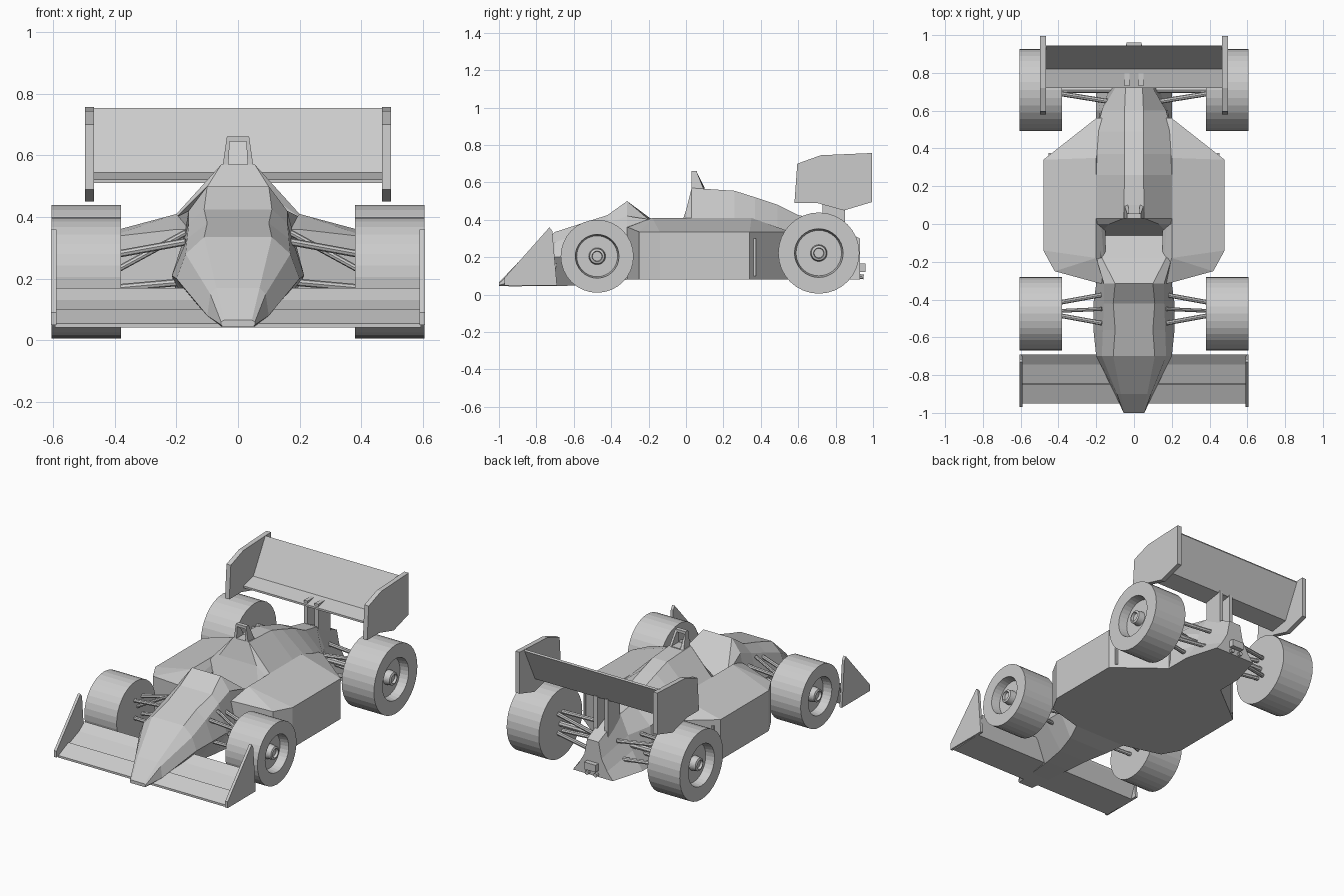
import bpy, bmesh, math
from mathutils import Vector

cube = bpy.data.objects.get("Cube")
if cube:
    bpy.data.objects.remove(cube, do_unlink=True)

grey = bpy.data.materials.new("light_grey")
grey.use_nodes = True
grey.diffuse_color = (0.6, 0.6, 0.6, 1)
grey.node_tree.nodes["Principled BSDF"].inputs["Base Color"].default_value = (0.6, 0.6, 0.6, 1)


def finish(name, bm, mirror=False):
    bmesh.ops.recalc_face_normals(bm, faces=bm.faces)
    mesh = bpy.data.meshes.new(name)
    bm.to_mesh(mesh)
    bm.free()
    mesh.materials.append(grey)
    ob = bpy.data.objects.new(name, mesh)
    bpy.context.collection.objects.link(ob)
    if mirror:
        ob.modifiers.new("Mirror", "MIRROR").use_mirror_merge = False
    return ob


def loft(bm, rings, closed=False):
    """Skin a list of equal-length point rings."""
    loops = [[bm.verts.new(p) for p in ring] for ring in rings]
    n = len(loops[0])
    pairs = list(zip(loops, loops[1:]))
    if closed:
        pairs.append((loops[-1], loops[0]))
    for a, b in pairs:
        for i in range(n):
            j = (i + 1) % n
            bm.faces.new((a[i], a[j], b[j], b[i]))
    if not closed:
        bm.faces.new(loops[0])
        bm.faces.new(loops[-1])


def side_plate(name, x0, x1, profile, mirror=False):
    """Extrude a (y, z) profile along x."""
    bm = bmesh.new()
    loft(bm, [[(x, y, z) for y, z in profile] for x in (x0, x1)])
    return finish(name, bm, mirror)


def box(name, x, y, z, mirror=False):
    return side_plate(name, *x, [(y[0], z[0]), (y[1], z[0]), (y[1], z[1]), (y[0], z[1])], mirror)


def rod(bm, a, b, r, sides=8):
    a, b = Vector(a), Vector(b)
    turn = (b - a).to_track_quat("Z", "Y")
    circle = [turn @ Vector((r * math.cos(t), r * math.sin(t), 0))
              for t in (math.tau * i / sides for i in range(sides))]
    loft(bm, [[p + c for c in circle] for p in (a, b)])


def body(name, sections):
    """Sections: y, then half-outline points from floor to top."""
    bm = bmesh.new()
    rings = []
    for y, *half in sections:
        ring = [(x, y, z) for x, z in half]
        rings.append(ring + [(-x, y, z) for x, y, z in reversed(ring)])
    loft(bm, rings)
    return finish(name, bm)


# Nose and windscreen cowl
body("nose", [
    (-1.0, (.05, .045), (.055, .05), (.055, .06), (.045, .065)),
    (-.9, (.06, .045), (.10, .08), (.09, .15), (.07, .17)),
    (-.7, (.08, .045), (.20, .20), (.17, .28), (.11, .335)),
    (-.56, (.10, .05), (.215, .21), (.165, .33), (.10, .38)),
    (-.42, (.14, .06), (.215, .21), (.16, .38), (.11, .425)),
    (-.315, (.18, .08), (.20, .21), (.16, .42), (.10, .50)),
])

# Cockpit tub: floor slopes down behind the windscreen
body("cockpit", [
    (-.315, (.18, .08), (.20, .21), (.16, .42), (.10, .50)),
    (-.18, (.20, .08), (.20, .21), (.20, .40), (.17, .385)),
    (-.06, (.20, .08), (.20, .21), (.20, .40), (.19, .28)),
    (0, (.20, .08), (.20, .21), (.20, .40), (.18, .28)),
])

# Engine cover and tail
body("engine_cover", [
    (-.06, (.20, .08), (.20, .21), (.195, .27), (.19, .28)),
    (0, (.20, .08), (.20, .21), (.20, .40), (.13, .45)),
    (.03, (.20, .08), (.20, .21), (.20, .41), (.055, .57)),
    (.26, (.20, .08), (.20, .21), (.20, .41), (.05, .555)),
    (.37, (.20, .08), (.20, .21), (.20, .40), (.05, .52)),
    (.49, (.20, .08), (.20, .20), (.20, .35), (.05, .48)),
    (.6, (.20, .08), (.18, .19), (.17, .31), (.05, .425)),
    (.72, (.20, .08), (.13, .19), (.10, .28), (.045, .40)),
    (.93, (.14, .08), (.10, .13), (.06, .20), (.04, .30)),
])

# Side pods with tops sloping outwards
outline = [(.15, -.32, .36), (.20, -.31, .36), (.42, -.25, .335), (.48, -.14, .335),
           (.48, .34, .335), (.20, .56, .335), (.15, .56, .335)]
bm = bmesh.new()
for x, y, z in outline:
    bm.verts.new((x, y, z))
    bm.verts.new((x, y, .08))
for y in (-.18, .35):
    bm.verts.new((.20, y, .41))
bmesh.ops.convex_hull(bm, input=bm.verts)
finish("side_pod", bm, True)
box("pod_fin", (.44, .452), (.335, .375), (.10, .30), True)

# Roll hoop: square frame leaning forward
bm = bmesh.new()
rings = []
for sx, top in ((-1, True), (1, True), (1, False), (-1, False)):
    xo, xi = (.036, .027) if top else (.052, .031)
    zo, zi = (.662, .645) if top else (.55, .57)
    yb = .055 if top else .10
    rings.append([(sx * xo, .03, zo), (sx * xi, .03, zi), (sx * xi, yb, zi), (sx * xo, yb, zo)])
loft(bm, rings, closed=True)
finish("roll_hoop", bm)

# Front wing
side_plate("front_wing", -.595, .595, [(-.95, .042), (-.95, .055), (-.85, .10), (-.845, .09),
                                       (-.745, .13), (-.69, .17), (-.69, .155), (-.73, .05)])
side_plate("front_end_plate", .59, .607, [(-.97, .05), (-.97, .09), (-.73, .36), (-.715, .34),
                                          (-.69, .05)], True)

# Rear wing on two pillars
side_plate("rear_wing", -.475, .475, [(.72, .51), (.72, .522), (.82, .545), (.94, .755),
                                      (.945, .745), (.84, .53)])
side_plate("rear_end_plate", .467, .497, [(.58, .49), (.595, .70), (.72, .745), (.995, .757),
                                          (.995, .495), (.845, .45), (.70, .49)], True)
box("wing_pillar", (.025, .05), (.73, .85), (.28, .54), True)

# Tail light and exhausts
box("tail_light", (-.04, .04), (.92, .96), (.12, .165))
bm = bmesh.new()
rod(bm, (.03, .85, .10), (.03, .95, .095), .013)
finish("exhaust", bm, True)


# Wheels: tyre profile turned around the axle, with a dished rim and hub
def wheel(name, y, z, r):
    profile = [(.38, 0), (.38, r), (.605, r), (.605, .6 * r), (.55, .56 * r),
               (.55, .045), (.59, .04), (.595, .028), (.58, .025), (.58, 0)]
    bm = bmesh.new()
    edges = []
    verts = [bm.verts.new((x, y, z + d)) for x, d in profile]
    for a, b in zip(verts, verts[1:]):
        edges.append(bm.edges.new((a, b)))
    bmesh.ops.spin(bm, geom=verts + edges, cent=(0, y, z), axis=(1, 0, 0),
                   angle=math.tau, steps=32, use_merge=False)
    bmesh.ops.remove_doubles(bm, verts=bm.verts, dist=.0005)
    return finish(name, bm, True)


wheel("front_wheel", -.475, .205, .195)
wheel("rear_wheel", .71, .222, .217)

# Suspension arms, axles and uprights
bm = bmesh.new()
for side in (-1, 1):
    for z_in, z_out in ((.32, .28), (.19, .17)):
        rod(bm, (.17, -.45 + side * .075, z_in), (.39, -.45 + side * .035, z_out), .012)
rod(bm, (.17, -.45, .35), (.39, -.46, .23), .01)
finish("front_suspension", bm, True)

bm = bmesh.new()
for y_in, y_out in ((.64, .69), (.80, .73)):
    for z_in, z_out in ((.27, .29), (.16, .17)):
        rod(bm, (.08, y_in, z_in), (.39, y_out, z_out), .013)
rod(bm, (.05, .71, .22), (.39, .71, .222), .017)
finish("rear_suspension", bm, True)
